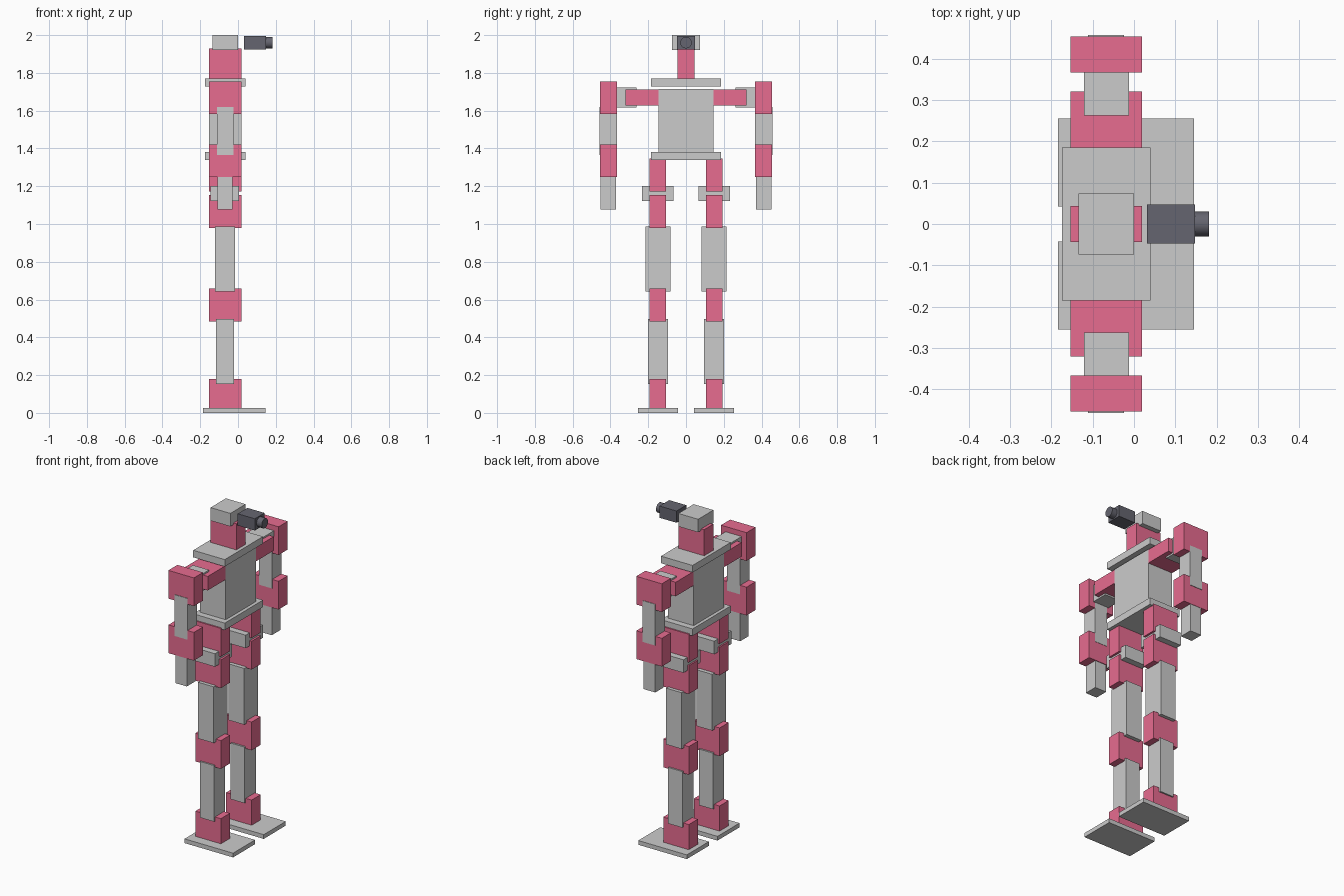
import bpy
import math

if "Cube" in bpy.data.objects:
    bpy.data.objects.remove(bpy.data.objects["Cube"])


def material(name, color):
    m = bpy.data.materials.new(name)
    m.diffuse_color = color
    m.use_nodes = True
    m.node_tree.nodes["Principled BSDF"].inputs["Base Color"].default_value = m.diffuse_color
    return m


PINK = material("pink_servo", (0.80, 0.15, 0.28, 1))
DARK = material("dark_camera", (0.13, 0.13, 0.16, 1))


def box(name, x, y, z, mat=None):
    """Box given as (min, max) ranges on each axis."""
    ranges = (x, y, z)
    bpy.ops.mesh.primitive_cube_add(size=1, location=[(a + b) / 2 for a, b in ranges])
    ob = bpy.context.object
    ob.name = name
    ob.scale = [abs(b - a) for a, b in ranges]
    bpy.ops.object.transform_apply(location=False, rotation=False, scale=True)
    if mat:
        ob.data.materials.append(mat)
    return ob


def pair(name, x, y, z, mat=None):
    """The same box on the -y and +y sides."""
    box(name + "_right", x, (-y[1], -y[0]), z, mat)
    box(name + "_left", x, y, z, mat)


SERVO_X = (-0.154, 0.019)
SERVO_H = 0.173
PLATE_X = (-0.174, 0.040)

# head, neck and torso
box("head", (-0.134, 0.0), (-0.074, 0.074), (1.92, 2.0))
box("neck_servo", SERVO_X, (-0.044, 0.044), (1.757, 1.93), PINK)
box("shoulder_plate", PLATE_X, (-0.185, 0.185), (1.727, 1.77))
box("torso", SERVO_X, (-0.146, 0.146), (1.38, 1.716))
box("hip_plate", PLATE_X, (-0.185, 0.185), (1.338, 1.381))

# camera body and lens
box("camera_body", (0.031, 0.147), (-0.047, 0.047), (1.924, 1.996), DARK)
bpy.ops.mesh.primitive_cylinder_add(vertices=32, radius=0.03, depth=0.042,
                                    location=(0.161, 0, 1.96),
                                    rotation=(0, math.pi / 2, 0))
lens = bpy.context.object
lens.name = "camera_lens"
lens.data.materials.append(DARK)
bpy.ops.object.shade_smooth_by_angle()

# arms
ARM_Y = (0.366, 0.454)
pair("shoulder_inner_servo", SERVO_X, (0.146, 0.320), (1.627, 1.713), PINK)
pair("shoulder_bracket", (-0.121, -0.012), (0.263, 0.366), (1.617, 1.723))
pair("upper_arm", (-0.111, -0.024), (0.364, 0.457), (1.366, 1.619))
pair("forearm", (-0.108, -0.030), (0.370, 0.452), (1.076, 1.252))
for name, top in (("shoulder_outer_servo", 1.755), ("elbow_servo", 1.421)):
    pair(name, SERVO_X, ARM_Y, (top - SERVO_H, top), PINK)

# legs
LEG_Y = (0.105, 0.193)
for name, top in (("hip_servo", 1.346), ("thigh_servo", 1.153),
                  ("knee_servo", 0.658), ("ankle_servo", 0.180)):
    pair(name, SERVO_X, LEG_Y, (top - SERVO_H, top), PINK)
pair("hip_bracket", (-0.145, 0.006), (0.066, 0.232), (1.122, 1.202))
pair("thigh", (-0.121, -0.015), (0.081, 0.214), (0.642, 0.987))
pair("shin", (-0.117, -0.021), (0.094, 0.202), (0.154, 0.498))
pair("foot", (-0.184, 0.145), (0.042, 0.255), (0.0, 0.026))
